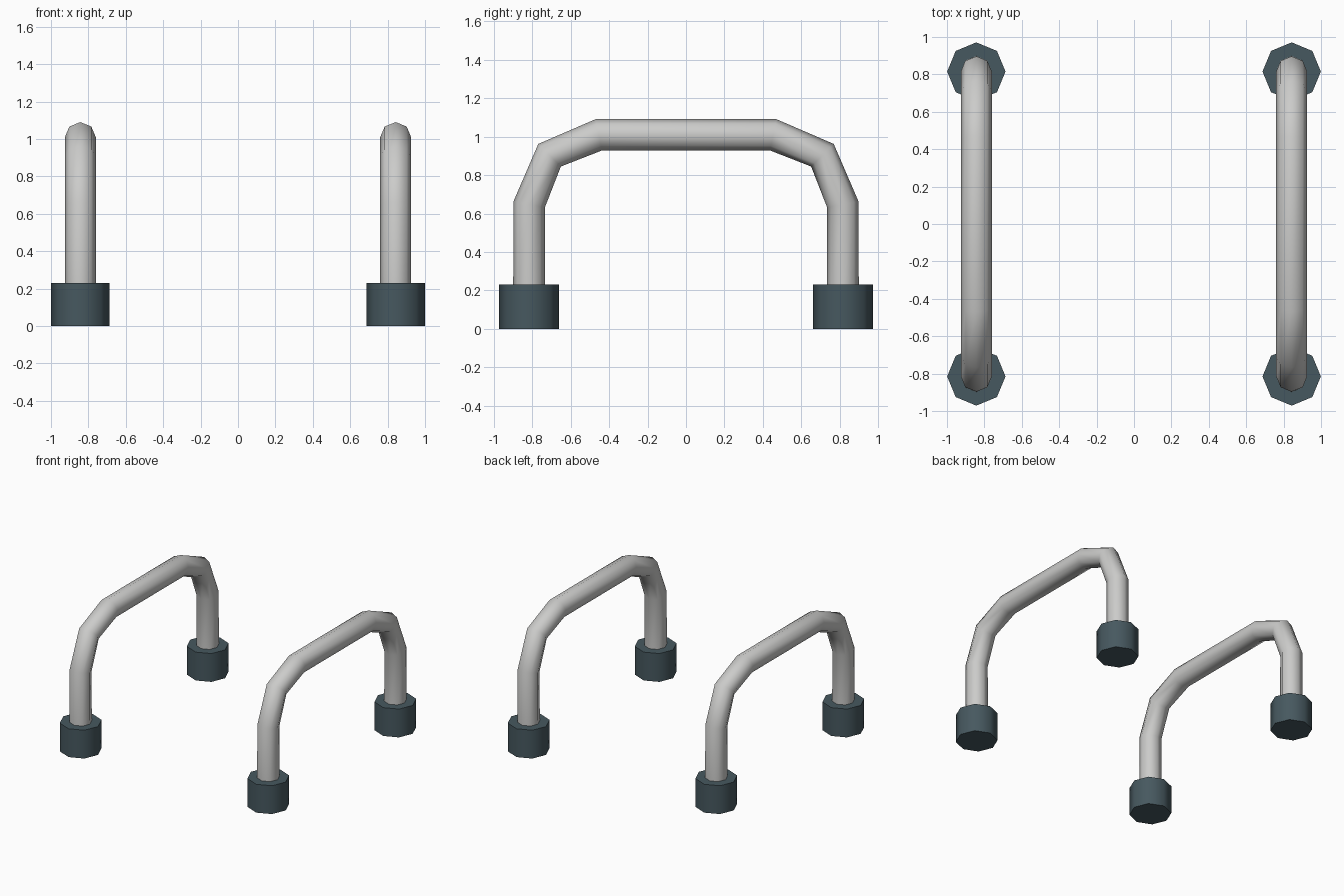
import bpy, bmesh, math
from mathutils import Vector

if "Cube" in bpy.data.objects:
    bpy.data.objects.remove(bpy.data.objects["Cube"])

SIDES = 8
X, Y = 0.843, 0.815          # foot centres
FOOT_R, FOOT_H = 0.156, 0.23
TUBE_R, BEND_R, TOP = 0.083, 0.362, 1.009


def material(name, rgb):
    m = bpy.data.materials.new(name)
    m.diffuse_color = (*rgb, 1)
    m.use_nodes = True
    m.node_tree.nodes["Principled BSDF"].inputs["Base Color"].default_value = m.diffuse_color
    return m


steel = material("light grey metal", (0.60, 0.60, 0.59))
rubber = material("dark slate rubber", (0.062, 0.098, 0.115))


def smooth(obj, degrees):
    bpy.ops.object.select_all(action='DESELECT')
    obj.select_set(True)
    bpy.context.view_layer.objects.active = obj
    bpy.ops.object.shade_smooth_by_angle(angle=math.radians(degrees))


def sweep_tube(name, path, x):
    """Octagonal tube along a (y, z) path, each ring on the bisecting plane."""
    pts = [Vector((x, y, z)) for y, z in path]
    bm = bmesh.new()
    rings = []
    for i, p in enumerate(pts):
        a = (p - pts[i - 1]).normalized() if i else Vector()
        b = (pts[i + 1] - p).normalized() if i < len(pts) - 1 else Vector()
        t = (a + b).normalized()
        side = Vector((1, 0, 0))
        up = t.cross(side)
        rings.append([bm.verts.new(p + TUBE_R * (math.cos(k * math.tau / SIDES) * side
                                                 + math.sin(k * math.tau / SIDES) * up))
                      for k in range(SIDES)])
    for r, s in zip(rings, rings[1:]):
        for k in range(SIDES):
            n = (k + 1) % SIDES
            bm.faces.new((r[k], r[n], s[n], s[k]))
    bm.faces.new(rings[0])
    bm.faces.new(rings[-1])
    bmesh.ops.recalc_face_normals(bm, faces=bm.faces)
    me = bpy.data.meshes.new(name)
    bm.to_mesh(me)
    bm.free()
    me.materials.append(steel)
    obj = bpy.data.objects.new(name, me)
    bpy.context.collection.objects.link(obj)
    smooth(obj, 60)


# Half of the arch: leg, two-segment bend; then mirrored in y
half = [(-Y, FOOT_H - 0.03)]
for deg in (0, 45, 90):
    a = math.radians(deg)
    half.append((-Y + BEND_R * (1 - math.cos(a)), TOP - BEND_R * (1 - math.sin(a))))
path = half + [(-y, z) for y, z in reversed(half)]

for sx, label in ((-1, "left"), (1, "right")):
    # Bent tube frame
    sweep_tube(label + "_bent_tube", path, sx * X)
    # Octagonal end caps
    for sy, end in ((-1, "front"), (1, "back")):
        bpy.ops.mesh.primitive_cylinder_add(vertices=SIDES, radius=FOOT_R, depth=FOOT_H,
                                            location=(sx * X, sy * Y, FOOT_H / 2))
        foot = bpy.context.object
        foot.name = f"{label}_{end}_foot_cap"
        foot.data.materials.append(rubber)
        smooth(foot, 60)
